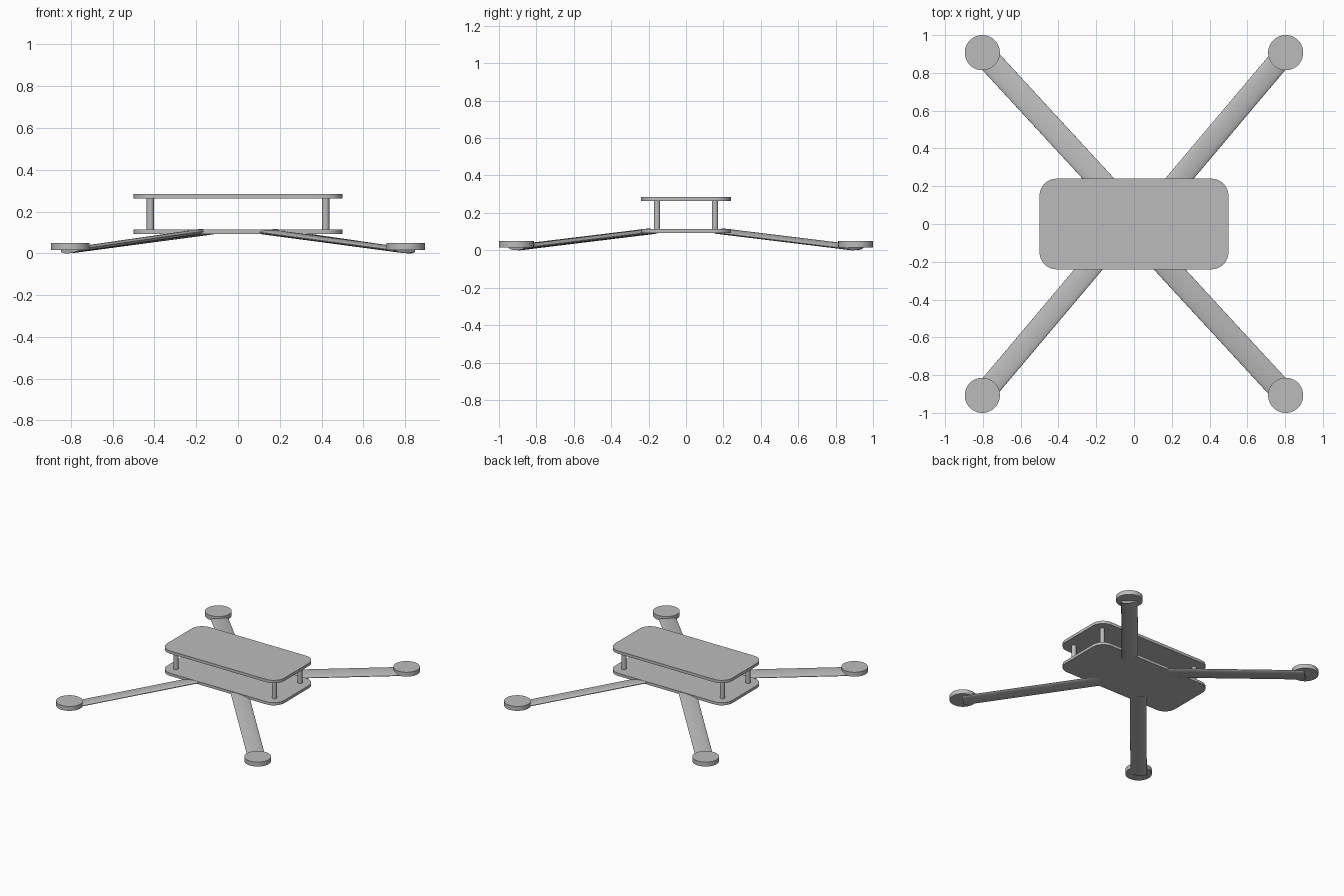
import bpy
import bmesh
from math import cos, sin, radians, pi
from mathutils import Vector, Matrix

cube = bpy.data.objects.get("Cube")
if cube:
    bpy.data.objects.remove(cube, do_unlink=True)

grey = bpy.data.materials.new("plain grey")
grey.use_nodes = True
grey.diffuse_color = (0.5, 0.5, 0.5, 1)
grey.node_tree.nodes["Principled BSDF"].inputs["Base Color"].default_value = (0.5, 0.5, 0.5, 1)


def finish(name, bm):
    """Turn a bmesh into a smooth-shaded object with sharp edges kept."""
    bmesh.ops.recalc_face_normals(bm, faces=bm.faces)
    mesh = bpy.data.meshes.new(name)
    bm.to_mesh(mesh)
    bm.free()
    mesh.materials.append(grey)
    obj = bpy.data.objects.new(name, mesh)
    bpy.context.collection.objects.link(obj)
    bpy.ops.object.select_all(action="DESELECT")
    obj.select_set(True)
    bpy.context.view_layer.objects.active = obj
    bpy.ops.object.shade_smooth_by_angle(angle=radians(35))
    return obj


def cylinder(name, radius, depth, matrix, sides=48):
    bm = bmesh.new()
    bmesh.ops.create_cone(bm, cap_ends=True, segments=sides, radius1=radius,
                          radius2=radius, depth=depth, matrix=matrix)
    return finish(name, bm)


def rounded_plate(name, half_x, half_y, corner, bottom, top, steps=8):
    bm = bmesh.new()
    verts = []
    for i, (sx, sy) in enumerate([(1, 1), (-1, 1), (-1, -1), (1, -1)]):
        for k in range(steps + 1):
            a = (i + k / steps) * pi / 2
            verts.append(bm.verts.new((sx * (half_x - corner) + corner * cos(a),
                                       sy * (half_y - corner) + corner * sin(a), bottom)))
    face = bm.faces.new(verts)
    grown = bmesh.ops.extrude_face_region(bm, geom=[face], use_keep_orig=True)
    moved = [g for g in grown["geom"] if isinstance(g, bmesh.types.BMVert)]
    bmesh.ops.translate(bm, verts=moved, vec=(0, 0, top - bottom))
    return finish(name, bm)


def arm(name, outer, inner, width, thickness, roll):
    """Flattened elliptical tube between two points, rolled about its axis."""
    axis = (inner - outer).normalized()
    side = axis.cross(Vector((0, 0, 1))).normalized()
    up = side.cross(axis)
    side, up = side * cos(roll) + up * sin(roll), up * cos(roll) - side * sin(roll)
    turn = Matrix((side, up, axis)).transposed().to_4x4()
    matrix = (Matrix.Translation((outer + inner) / 2) @ turn
              @ Matrix.Diagonal((width / 2, thickness / 2, 1, 1)))
    return cylinder(name, 1, (inner - outer).length, matrix)


# Body plates
rounded_plate("bottom_plate", 0.5, 0.24, 0.09, 0.092, 0.113)
rounded_plate("top_plate", 0.5, 0.24, 0.09, 0.263, 0.285)

# Standoffs between the plates
for sx, side_name in ((1, "left"), (-1, "right")):
    for sy, end_name in ((1, "back"), (-1, "front")):
        cylinder(f"{end_name}_{side_name}_standoff", 0.017, 0.16,
                 Matrix.Translation((sx * 0.42, sy * 0.155, 0.188)), 24)
        # Motor mount discs
        cylinder(f"{end_name}_{side_name}_motor_mount", 0.093, 0.034,
                 Matrix.Translation((sx * 0.803, sy * 0.907, 0.033)), 64)

# Arms, each opposite pair sharing one shape turned half a circle
pairs = [
    ("front_left_arm", "back_right_arm", 1, Vector((0.142, -0.19, 0.102)), 0.124, 0),
    ("front_right_arm", "back_left_arm", -1, Vector((-0.194, -0.185, 0.102)), 0.116, 6),
]
for first, second, sx, inner, width, roll in pairs:
    outer = Vector((sx * 0.803, -0.907, 0.014))
    for name, turn in ((first, 0), (second, pi)):
        spin = Matrix.Rotation(turn, 3, "Z")
        arm(name, spin @ outer, spin @ inner, width, 0.026, radians(roll))
